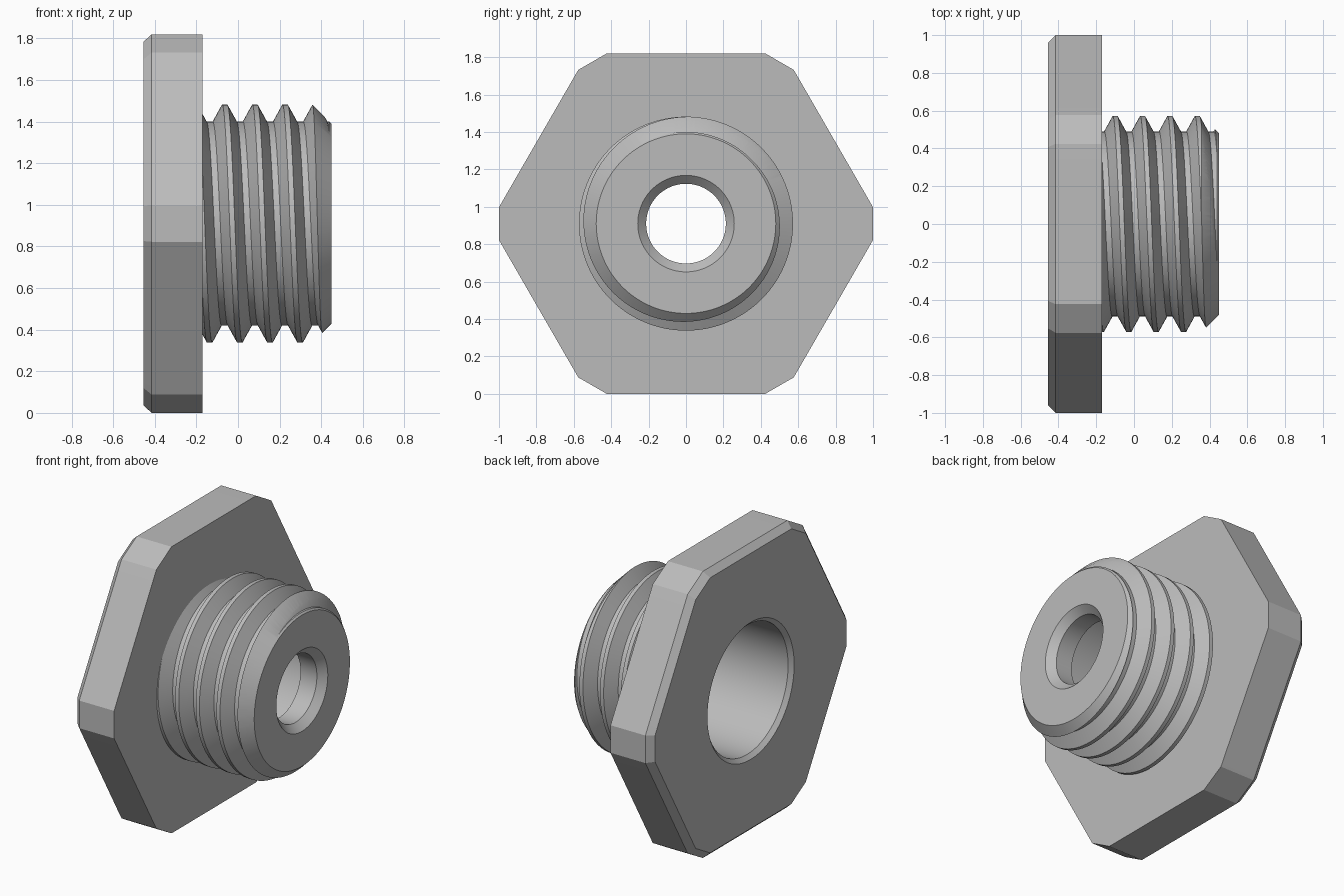
import bpy, bmesh
from math import pi, cos, sin, radians

if "Cube" in bpy.data.objects:
    bpy.data.objects.remove(bpy.data.objects["Cube"])

SEG = 144          # steps around the axis
AXIS_Z = 0.91      # height of the axis, which runs along x
JOIN = -0.17       # where the flange meets the threaded stem
PITCH = 0.145
ROOT, CREST = 0.49, 0.572
BORE = 0.41

steel = bpy.data.materials.new("grey steel")
steel.use_nodes = True
steel.diffuse_color = (0.5, 0.5, 0.5, 1)
steel.node_tree.nodes["Principled BSDF"].inputs["Base Color"].default_value = steel.diffuse_color


def point(x, r, a):
    return (x, r * cos(a), AXIS_Z + r * sin(a))


def hexagon(a, scale):
    """Radius of a hexagon with trimmed corners at angle a."""
    off = min(a % (pi / 3), pi / 3 - a % (pi / 3))
    return scale * min(1 / cos(off), 0.91 / cos(pi / 6 - off))


def make_object(name, bm):
    bmesh.ops.recalc_face_normals(bm, faces=bm.faces)
    mesh = bpy.data.meshes.new(name)
    bm.to_mesh(mesh)
    bm.free()
    mesh.materials.append(steel)
    ob = bpy.data.objects.new(name, mesh)
    bpy.context.collection.objects.link(ob)
    return ob


def activate(ob):
    bpy.ops.object.select_all(action='DESELECT')
    ob.select_set(True)
    bpy.context.view_layer.objects.active = ob


def revolve(name, profile, closed):
    """Turn (x, radius) points about the axis; a radius may depend on the angle."""
    bm = bmesh.new()
    rings = []
    for x, r in profile:
        angles = [2 * pi * j / SEG for j in range(SEG)]
        rings.append([bm.verts.new(point(x, r(a) if callable(r) else r, a)) for a in angles])
    pairs = list(zip(rings, rings[1:]))
    if closed:
        pairs.append((rings[-1], rings[0]))
    for p, q in pairs:
        for j in range(SEG):
            k = (j + 1) % SEG
            bm.faces.new((p[j], p[k], q[k], q[j]))
    return make_object(name, bm)


def helix_core(name):
    """Long threaded rod, closed by a cone at each end."""
    steps = [(0.0, CREST), (0.025, CREST), (0.07, ROOT), (0.1, ROOT)]
    turns = 8
    bm = bmesh.new()
    cols = []
    for j in range(SEG + 1):
        a = 2 * pi * j / SEG
        start = -0.1125 - 3 * PITCH + PITCH * j / SEG
        cols.append([bm.verts.new(point(start + t * PITCH + dx, r, a))
                     for t in range(turns) for dx, r in steps])
    for c, d in zip(cols, cols[1:]):
        for i in range(len(c) - 1):
            bm.faces.new((c[i], d[i], d[i + 1], c[i + 1]))
    bmesh.ops.remove_doubles(bm, verts=bm.verts, dist=0.0001)
    tips = [bm.verts.new(point(x, 0, 0)) for x in (-0.8, 0.9)]
    for e in [e for e in bm.edges if e.is_boundary]:
        middle = (e.verts[0].co.x + e.verts[1].co.x) / 2
        bm.faces.new((e.verts[0], e.verts[1], tips[int(middle > 0.1)]))
    return make_object(name, bm)


# Hexagonal flange with a chamfered back and the mouth of the bore
flange = revolve("hex_flange", [
    (JOIN, ROOT),
    (JOIN, lambda a: hexagon(a, 1)),
    (-0.415, lambda a: hexagon(a, 1)),
    (-0.455, lambda a: hexagon(a, 0.96)),
    (-0.455, BORE + 0.025),
    (-0.43, BORE),
    (JOIN, BORE)], closed=False)

# Stem blank: chamfered tip, small hole, wide bore
blank = revolve("stem_blank", [
    (JOIN, BORE), (JOIN, 0.62), (0.31, 0.62), (0.45, 0.48),
    (0.45, 0.258), (0.405, 0.213), (0.29, 0.213), (0.29, BORE)], closed=True)
blank.hide_render = True

# Threaded stem: the threaded rod trimmed to the blank
stem = helix_core("threaded_stem")
trim = stem.modifiers.new("trim", 'BOOLEAN')
trim.operation = 'INTERSECT'
trim.solver = 'EXACT'
trim.object = blank
activate(stem)
bpy.ops.object.modifier_apply(modifier=trim.name)
bpy.data.objects.remove(blank)

# Open the stem where it runs into the flange
bm = bmesh.new()
bm.from_mesh(stem.data)
hidden = [f for f in bm.faces if all(abs(v.co.x - JOIN) < 0.0005 for v in f.verts)]
bmesh.ops.delete(bm, geom=hidden, context='FACES')
bm.to_mesh(stem.data)
bm.free()

for ob in (flange, stem):
    activate(ob)
    bpy.ops.object.shade_smooth_by_angle(angle=radians(20))
